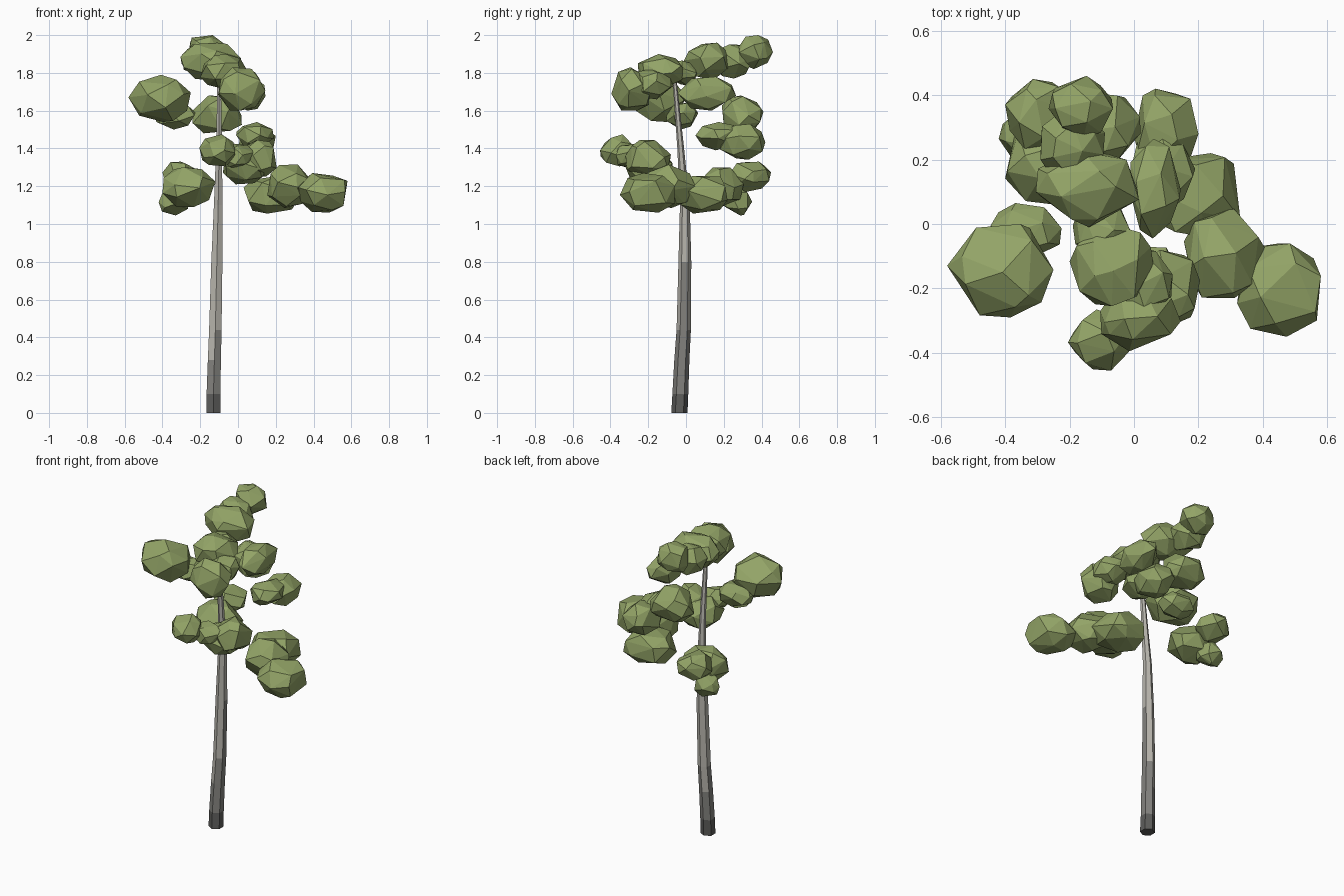
import bpy, bmesh, math, random
from mathutils import Vector

cube = bpy.data.objects.get("Cube")
if cube:
    bpy.data.objects.remove(cube, do_unlink=True)


def make_material(name, color):
    mat = bpy.data.materials.new(name)
    mat.use_nodes = True
    mat.diffuse_color = (*color, 1)
    mat.node_tree.nodes["Principled BSDF"].inputs["Base Color"].default_value = (*color, 1)
    return mat


leaf_green = make_material("leaf green", (0.29, 0.37, 0.135))
bark_light = make_material("light bark", (0.48, 0.465, 0.42))
bark_mid = make_material("grey bark", (0.23, 0.225, 0.21))
bark_dark = make_material("dark bark", (0.11, 0.11, 0.105))


def add_object(name, bm, materials):
    mesh = bpy.data.meshes.new(name)
    bm.normal_update()
    bm.to_mesh(mesh)
    bm.free()
    for mat in materials:
        mesh.materials.append(mat)
    obj = bpy.data.objects.new(name, mesh)
    bpy.context.collection.objects.link(obj)
    return obj


def add_trunk(path, sides=6):
    """Loft a bent, tapering trunk through (x, y, z, radius) rings."""
    bm = bmesh.new()
    rings = []
    for x, y, z, r in path:
        angles = [math.tau * (i + 0.5) / sides for i in range(sides)]
        rings.append([bm.verts.new((x + r * math.cos(a), y + r * math.sin(a), z)) for a in angles])
    bm.faces.new(rings[0][::-1]).material_index = 2
    bm.faces.new(rings[-1])
    for level, (low, high) in enumerate(zip(rings, rings[1:])):
        for i in range(sides):
            j = (i + 1) % sides
            face = bm.faces.new((low[i], low[j], high[j], high[i]))
            # Dark foot, grey band, then a ragged change to light bark,
            # with the grey reaching highest on the +x side
            top_grey = 3 if i == sides - 1 else 2 if i % 2 == 0 else 1
            if level == 0:
                face.material_index = 2
            elif level <= top_grey:
                face.material_index = 1
    return add_object("trunk", bm, [bark_light, bark_mid, bark_dark])


def add_clump(name, center, half, seed, count=20):
    """Faceted leaf clump: hull of jittered sphere points, fitted to its box."""
    rng = random.Random(seed)
    golden = math.pi * (3 - math.sqrt(5))
    spin = Vector([rng.uniform(-1, 1) for _ in range(3)]).to_track_quat("Z", "Y")
    points = []
    for i in range(count):
        z = 1 - 2 * (i + 0.5) / count
        r = math.sqrt(1 - z * z)
        p = Vector((r * math.cos(golden * i), r * math.sin(golden * i), z))
        p += Vector([rng.uniform(-0.22, 0.22) for _ in range(3)])
        p.rotate(spin)
        points.append(p.normalized() * rng.uniform(0.95, 1.05))
    bm = bmesh.new()
    low = [min(p[k] for p in points) for k in range(3)]
    high = [max(p[k] for p in points) for k in range(3)]
    for p in points:
        bm.verts.new([center[k] + half[k] * (2 * (p[k] - low[k]) / (high[k] - low[k]) - 1)
                      for k in range(3)])
    bmesh.ops.convex_hull(bm, input=bm.verts[:])
    loose = [v for v in bm.verts if not v.link_faces]
    bmesh.ops.delete(bm, geom=loose, context="VERTS")
    bmesh.ops.recalc_face_normals(bm, faces=bm.faces[:])
    return add_object(name, bm, [leaf_green])


add_trunk([
    (-.13, -.035, 0, .043),
    (-.13, -.03, .1, .042),
    (-.125, -.022, .28, .04),
    (-.12, -.012, .44, .038),
    (-.112, -.006, .8, .034),
    (-.105, -.006, 1.1, .026),
    (-.1, -.028, 1.4, .018),
    (-.1, -.06, 1.76, .011),
])

# Leaf clumps grouped by bough: (center, half size)
boughs = {
    "crown_clump": [
        ((-.165, .365, 1.91), (.1, .095, .09)),
        ((-.19, .25, 1.86), (.1, .11, .09)),
        ((-.145, .11, 1.86), (.16, .12, .1)),
        ((-.07, -.125, 1.81), (.13, .13, .09)),
        ((-.1, -.02, 1.8), (.09, .08, .065)),
        ((.02, -.29, 1.715), (.125, .105, .115)),
        ((.02, -.18, 1.74), (.1, .11, .08)),
        ((.065, .11, 1.69), (.08, .155, .09)),
    ],
    "upper_right_clump": [
        ((-.415, -.145, 1.665), (.165, .145, .125)),
        ((-.335, -.02, 1.57), (.11, .085, .07)),
    ],
    "back_clump": [
        ((-.11, .3, 1.58), (.13, .11, .1)),
        ((.1, .3, 1.435), (.1, .12, .095)),
        ((.09, .17, 1.465), (.1, .12, .075)),
    ],
    "front_clump": [
        ((-.11, -.36, 1.39), (.095, .095, .085)),
        ((.11, -.2, 1.345), (.095, .12, .1)),
        ((.04, -.2, 1.3), (.12, .13, .09)),
        ((0, -.3, 1.36), (.08, .07, .065)),
    ],
    "lower_left_clump": [
        ((.45, -.205, 1.165), (.13, .145, .105)),
        ((.28, -.09, 1.2), (.125, .14, .115)),
        ((.18, .09, 1.155), (.15, .13, .1)),
    ],
    "lower_right_clump": [
        ((-.3, .34, 1.25), (.1, .11, .08)),
        ((-.26, .18, 1.195), (.14, .125, .105)),
        ((-.34, .27, 1.12), (.08, .08, .075)),
    ],
}

seed = 0
for bough, clumps in boughs.items():
    for n, (center, half) in enumerate(clumps, 1):
        seed += 1
        add_clump(f"{bough}_{n}", center, half, seed)
